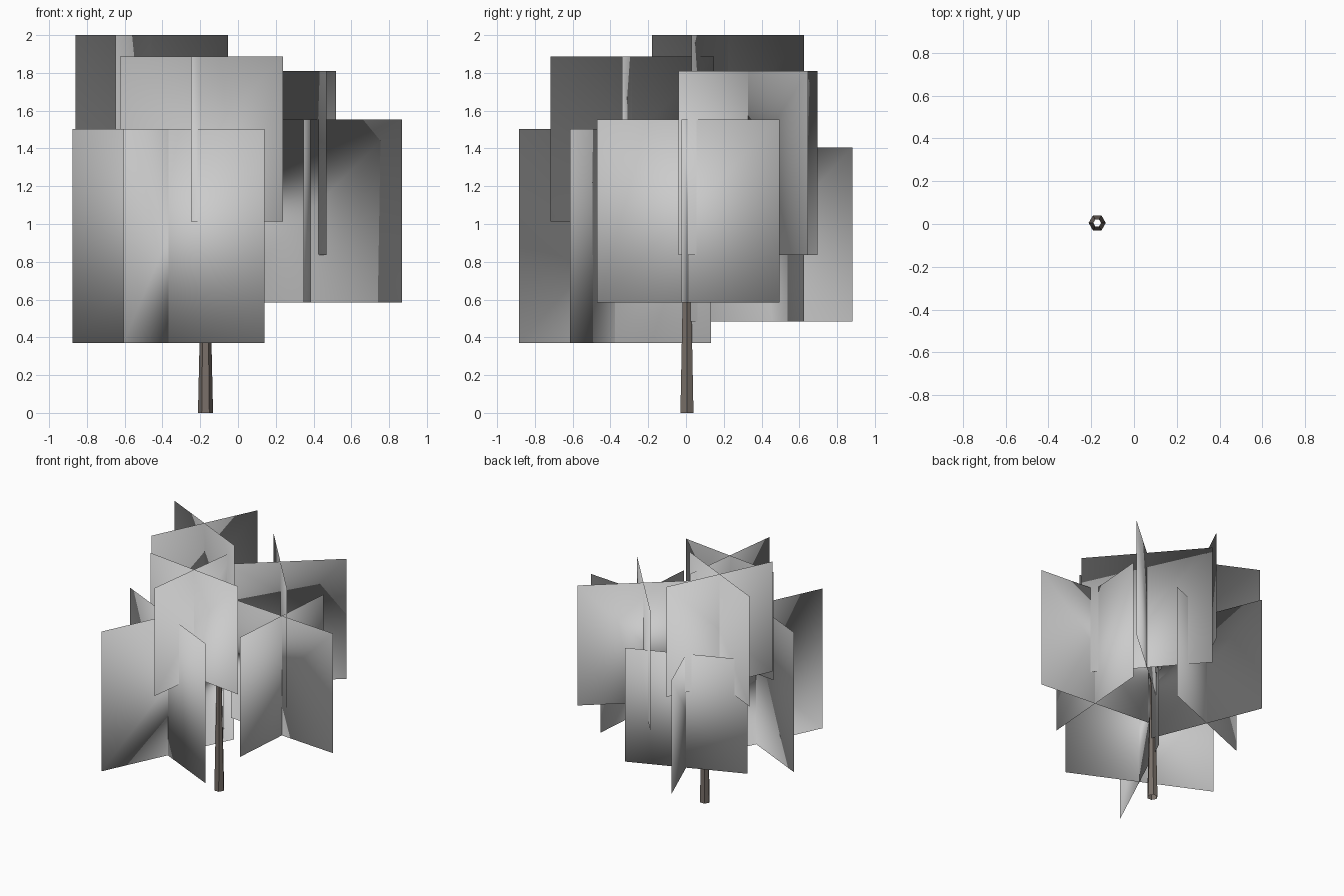
import bpy, bmesh
from math import pi, cos, sin
from mathutils import Vector

if "Cube" in bpy.data.objects:
    bpy.data.objects.remove(bpy.data.objects["Cube"])

bark = bpy.data.materials.new("bark")
bark.diffuse_color = (0.19, 0.16, 0.14, 1)
bark.use_nodes = True
bark.node_tree.nodes["Principled BSDF"].inputs["Base Color"].default_value = bark.diffuse_color
CROWN = Vector((-0.1, 0.0, 0.9))      # middle of the crown, leaf shading radiates from it


def finish(name, bm, mat=None):
    me = bpy.data.meshes.new(name)
    bm.to_mesh(me)
    bm.free()
    ob = bpy.data.objects.new(name, me)
    bpy.context.collection.objects.link(ob)
    if mat:
        me.materials.append(mat)
    return ob


# Leaf cluster: two square upright cards crossing at right angles, shaded as a round crown
def leaf_cluster(name, x, y, z0, z1, dx, dy):
    bm = bmesh.new()
    out = Vector((x, y, (z0 + z1) / 2)) - CROWN
    for ux, uy in ((dx, dy), (-dy, dx)):
        f = bm.faces.new([bm.verts.new(p) for p in (
            (x - ux, y - uy, z0), (x + ux, y + uy, z0),
            (x + ux, y + uy, z1), (x - ux, y - uy, z1))])
        f.smooth = True
        f.normal_update()
        if f.normal.dot(out) < 0:
            f.normal_flip()
    me = finish(name, bm).data
    me.normals_split_custom_set_from_vertices(
        [(v.co - CROWN).normalized() for v in me.vertices])


# centre x, y, bottom, top, card half-extent in x and y
clusters = {
    "leaves_front": (-0.367, -0.375, 0.37, 1.502, 0.508, -0.24),
    "leaves_upper_front": (-0.193, -0.285, 1.012, 1.887, 0.432, -0.055),
    "leaves_top": (-0.457, 0.222, 1.108, 2.0, 0.403, -0.192),
    "leaves_right": (0.384, 0.013, 0.584, 1.553, 0.483, -0.037),
    "leaves_upper_back": (0.151, 0.328, 0.837, 1.809, 0.3675, 0.318),
    "leaves_back": (-0.318, 0.4525, 0.483, 1.405, 0.4285, 0.171),
}
for name, args in clusters.items():
    leaf_cluster(name, *args)

# Trunk: open six-sided tapering tube
bm = bmesh.new()
rings = []
for z, r in ((0, 0.04), (0.4, 0.031), (0.7, 0.024), (1.15, 0.018)):
    rings.append([bm.verts.new((-0.172 + r * cos(i * pi / 3), 0.005 + r * sin(i * pi / 3), z))
                  for i in range(6)])
for a, b in zip(rings, rings[1:]):
    for i in range(6):
        j = (i + 1) % 6
        bm.faces.new((a[i], a[j], b[j], b[i]))
finish("trunk", bm, bark)
